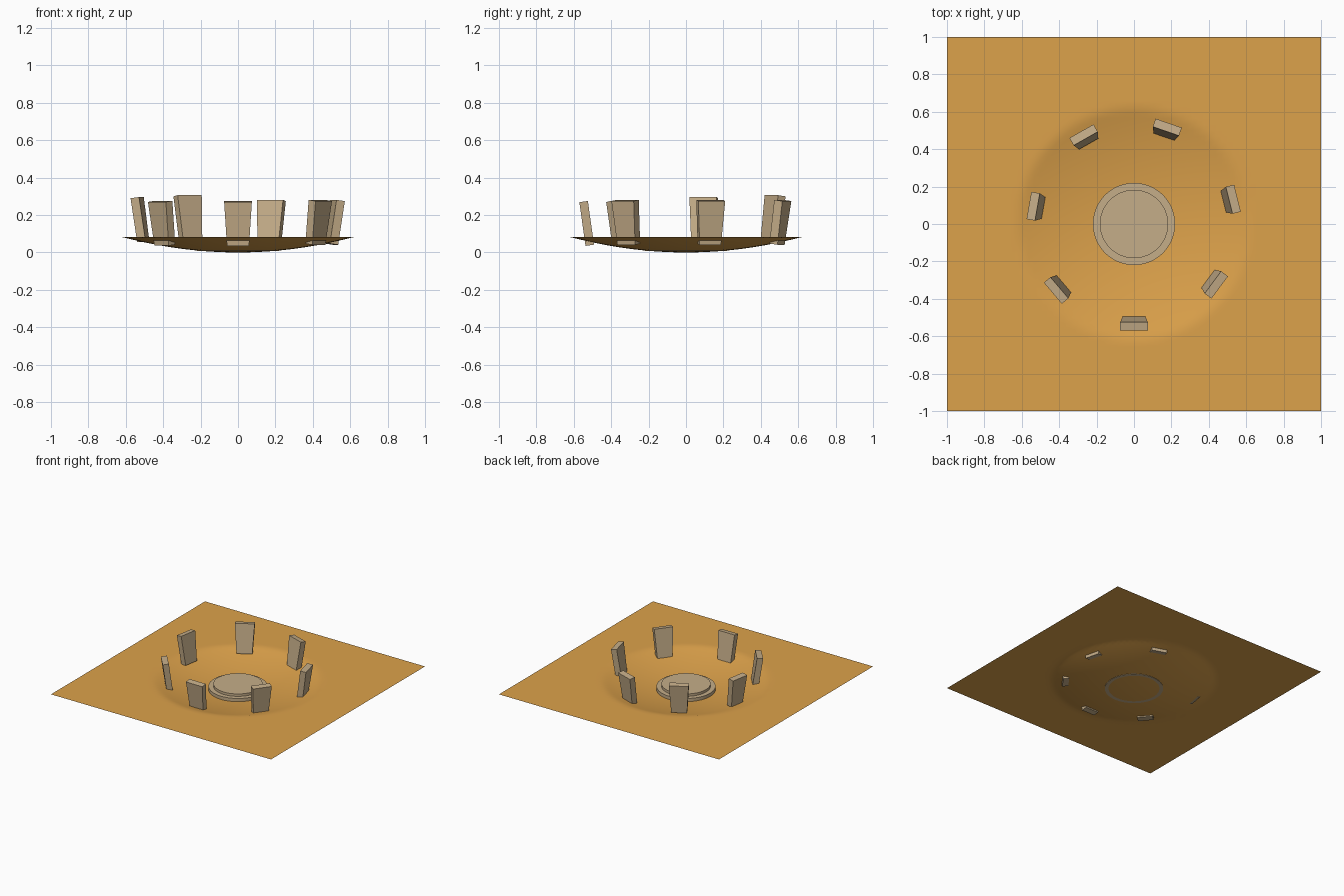
import bpy, bmesh, math
from mathutils import Matrix, Vector

if "Cube" in bpy.data.objects:
    bpy.data.objects.remove(bpy.data.objects["Cube"])

RIM_Z, BOWL_R = 0.083, 0.62


def material(name, color):
    m = bpy.data.materials.new(name)
    m.diffuse_color = (*color, 1)
    m.use_nodes = True
    m.node_tree.nodes["Principled BSDF"].inputs["Base Color"].default_value = m.diffuse_color
    return m


def finish(bm, name, mat, smooth=None):
    me = bpy.data.meshes.new(name)
    bm.to_mesh(me)
    bm.free()
    ob = bpy.data.objects.new(name, me)
    bpy.context.collection.objects.link(ob)
    me.materials.append(mat)
    if smooth:
        bpy.context.view_layer.objects.active = ob
        ob.select_set(True)
        bpy.ops.object.shade_smooth_by_angle(angle=math.radians(smooth))
        ob.select_set(False)
    return ob


sand = material("sand", (0.72, 0.36, 0.07))
rock = material("sandstone", (0.56, 0.42, 0.25))

# square sheet of sand with a shallow round hollow
bm = bmesh.new()
bmesh.ops.create_grid(bm, x_segments=64, y_segments=64, size=1)
for v in bm.verts:
    r = min(v.co.xy.length / BOWL_R, 1)
    v.co.z = RIM_Z * r * r
finish(bm, "sand_ground", sand, 40)


# two-step round platform
def disc(name, radius, z0, z1):
    bm = bmesh.new()
    bmesh.ops.create_cone(bm, cap_ends=True, segments=48, radius1=radius,
                          radius2=radius, depth=z1 - z0,
                          matrix=Matrix.Translation((0, 0, (z0 + z1) / 2)))
    finish(bm, name, rock, 40)


disc("platform_base", 0.22, 0.008, 0.037)
disc("platform_top", 0.183, 0.037, 0.057)


# standing stone: slab wider at the top, leaning outward
def stone(index, angle, top_z, radius=0.531, lean=8):
    bm = bmesh.new()
    bmesh.ops.create_cube(bm, size=1)
    for v in bm.verts:
        width = 0.148 if v.co.z > 0 else 0.118
        v.co = Vector((v.co.x * 0.046, v.co.y * width, v.co.z * 0.236))
    place = (Matrix.Rotation(math.radians(angle), 4, 'Z')
             @ Matrix.Translation((radius, 0, top_z - 0.12))
             @ Matrix.Rotation(math.radians(lean), 4, 'Y'))
    bm.transform(place)
    finish(bm, f"standing_stone_{index}", rock)


# ring of seven slightly uneven stones (angle, top height)
ring = [(-90, 0.275), (-36.5, 0.281), (14, 0.281), (71, 0.281),
        (119.5, 0.306), (170, 0.296), (220.5, 0.276)]
for i, (angle, top_z) in enumerate(ring, 1):
    stone(i, angle, top_z)
